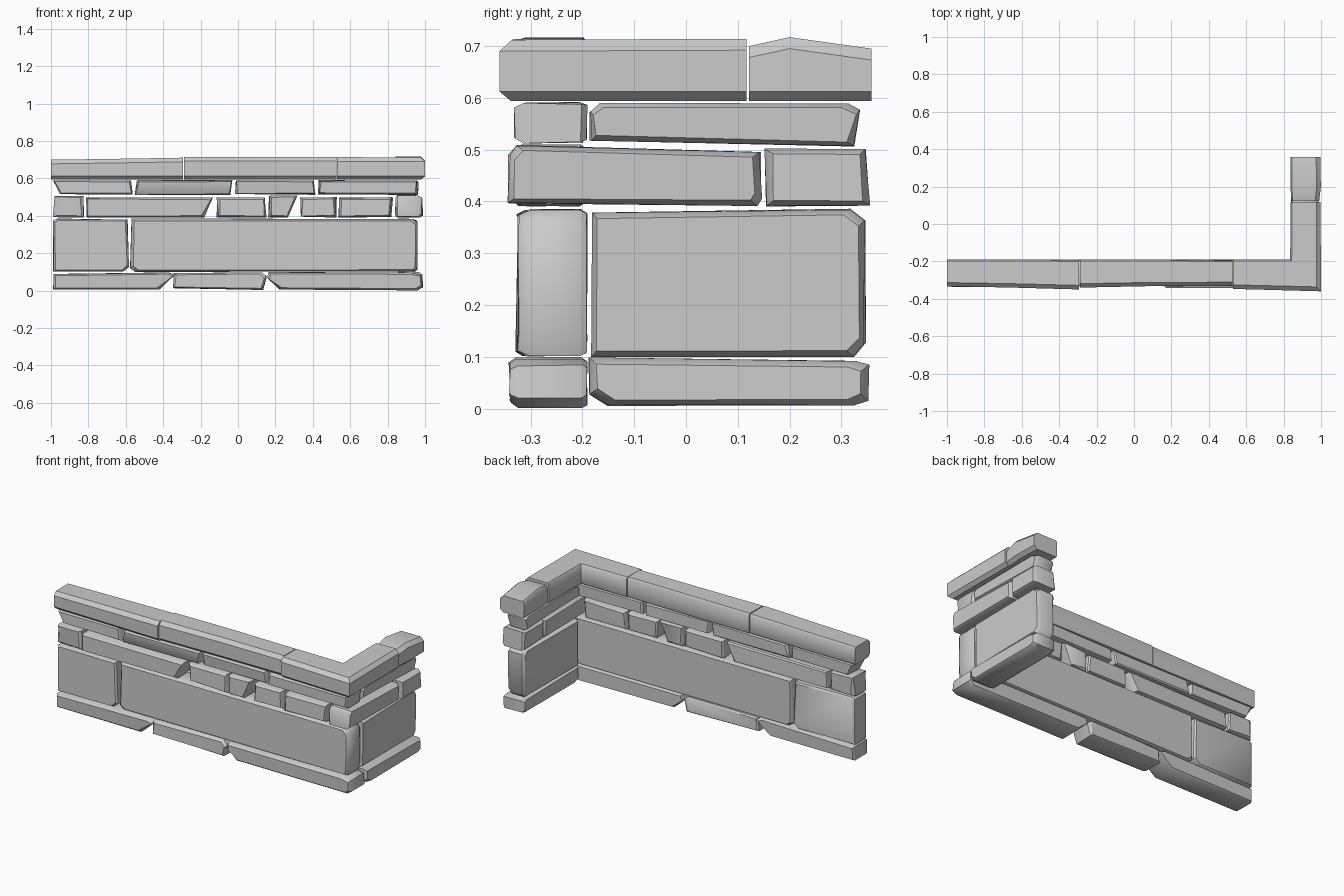
import bpy, bmesh, random
from mathutils import Vector

if "Cube" in bpy.data.objects:
    bpy.data.objects.remove(bpy.data.objects["Cube"])

random.seed(7)


def finish(name, bm):
    bmesh.ops.recalc_face_normals(bm, faces=bm.faces)
    mesh = bpy.data.meshes.new(name)
    bm.to_mesh(mesh)
    bm.free()
    ob = bpy.data.objects.new(name, mesh)
    bpy.context.collection.objects.link(ob)
    bpy.ops.object.select_all(action='DESELECT')
    ob.select_set(True)
    bpy.context.view_layer.objects.active = ob
    bpy.ops.object.shade_smooth_by_angle(angle=0.7)
    return ob


def skin(name, rings):
    """Close a stack of equal-sized rings into a solid."""
    bm = bmesh.new()
    loops = [[bm.verts.new(p) for p in r] for r in rings]
    n = len(loops[0])
    for a, b in zip(loops, loops[1:]):
        for i in range(n):
            j = (i + 1) % n
            bm.faces.new((a[i], a[j], b[j], b[i]))
    bm.faces.new(loops[0][::-1])
    bm.faces.new(loops[-1])
    return finish(name, bm)


def stone(name, profile, outer, inner, side=False, c=0.01, j=0.006):
    """Rough block: face outline (u, z) pushed from the inner to the outer face."""
    cu = sum(p[0] for p in profile) / len(profile)
    cz = sum(p[1] for p in profile) / len(profile)
    s = 1 if outer > inner else -1
    rings = []
    for depth, inset in ((inner, c * 0.8), (inner + s * c, 0),
                         (outer - s * c * 1.4, 0), (outer, c)):
        ring = []
        for u, z in profile:
            r = random.random
            u2 = u + (inset + j * r()) * (1 if u < cu else -1)
            z2 = z + (inset * 0.8 + j * 0.5 * r()) * (1 if z < cz else -1)
            d2 = depth - (s if depth in (outer, outer - s * c * 1.4) else -s) * j * r()
            ring.append((d2, u2, z2) if side else (u2, d2, z2))
        rings.append(ring)
    return skin(name, rings)


def box(u0, u1, z0, z1, left=0, right=0):
    """Outline with a slanted end: positive leans the top in, negative the bottom."""
    return [(u0 + max(-left, 0), z0), (u1 - max(-right, 0), z0),
            (u1 - max(right, 0), z1), (u0 + max(left, 0), z1)]


# Base course
stone("base_stone_left", [(-.99, .005), (-.42, .005), (-.335, .088), (-.37, .098), (-.99, .09)], -.34, -.19)
stone("base_stone_middle", [(-.35, .012), (.135, .003), (.155, .075), (.13, .098), (-.345, .095)], -.335, -.19)
stone("base_stone_right", [(.22, .005), (.965, 0), (.99, .02), (.985, .085), (.94, .098), (.16, .1), (.155, .07)], -.343, -.19)
stone("base_stone_return", [(-.155, .005), (.33, .005), (.355, .015), (.355, .085), (.33, .093), (-.19, .1), (-.19, .025)],
      .99, .84, True, c=.014)

# Tall course of large slabs
stone("slab_left", [(-.99, .1), (-.61, .1), (-.582, .125), (-.588, .38), (-.97, .386), (-.99, .375)], -.33, -.19)
stone("slab_long", [(-.55, .1), (.955, .1), (.962, .13), (.962, .36), (.94, .386), (-.572, .386), (-.578, .12)], -.325, -.19, c=.013)
stone("slab_return", [(-.187, .1), (.325, .1), (.348, .125), (.35, .365), (.32, .386), (-.185, .38)], .96, .84, True, c=.013)

# Course of small stones
small = [(-.99, -.822, 0, 0), (-.817, -.125, 0, -.05), (-.115, .153, 0, 0),
         (.16, .322, 0, -.05), (.328, .53, 0, 0), (.535, .833, 0, -.01)]
for i, (a, b, l, r) in enumerate(small):
    top = .5 + .01 * (i % 3 == 0)
    stone(f"small_stone_{i + 1}", box(a, b, .39, top, l, r), -.33 - .008 * (i % 2), -.19,
          c=.01, j=.012)
stone("small_corner_stone", [(-.345, .395), (.14, .39), (.15, .405), (.145, .498), (-.33, .51), (-.345, .49)], .985, .84, True, c=.012)
stone("small_return_stone", box(.15, .358, .39, .502, -.004, .01), .99, .84, True, c=.012)

# Thin course
thin = [(-.99, -.562, -.035, .005), (-.557, -.025, .015, -.012),
        (-.017, .418, 0, .005), (.425, .962, .005, 0)]
for i, (a, b, l, r) in enumerate(thin):
    stone(f"thin_stone_{i + 1}", box(a, b, .512, .592, l, r), -.325 - .007 * (i % 2), -.19,
          c=.009, j=.01)
stone("thin_return_stone", [(-.188, .517), (.325, .505), (.34, .578), (.315, .59), (-.17, .592), (-.19, .575)],
      .965, .84, True, c=.01)


def cap(name, path, tops):
    """Sweep a coping section; path holds (inner point, outward vector)."""
    rings = []
    for (inner, out), top in zip(path, tops):
        inner, out = Vector(inner), Vector(out)
        section = ((.03, .594), (.87, .594), (1, .612), (1, top - .022),
                   (.86, top), (.05, top), (0, top - .01), (0, .604))
        rings.append([(*(inner + out * k), z) for k, z in section])
    return skin(name, rings)


# Coping stones, the corner one mitred into the return
cap("coping_left", [((-1, -.19), (0, -.143)), ((-.65, -.19), (0, -.15)),
                    ((-.293, -.192), (0, -.158))], (.7, .705, .711))
cap("coping_middle", [((-.29, -.19), (0, -.15)), ((.1, -.19), (0, -.142)),
                      ((.527, -.195), (0, -.135))], (.714, .716, .715))
cap("coping_corner", [((.53, -.19), (0, -.157)), ((.835, -.19), (.165, -.17)),
                      ((.837, .117), (.16, 0))], (.714, .712, .714))
cap("coping_return", [((.842, .122), (.148, 0)), ((.836, .2), (.163, 0)),
                      ((.836, .358), (.16, 0))], (.7, .717, .695))
